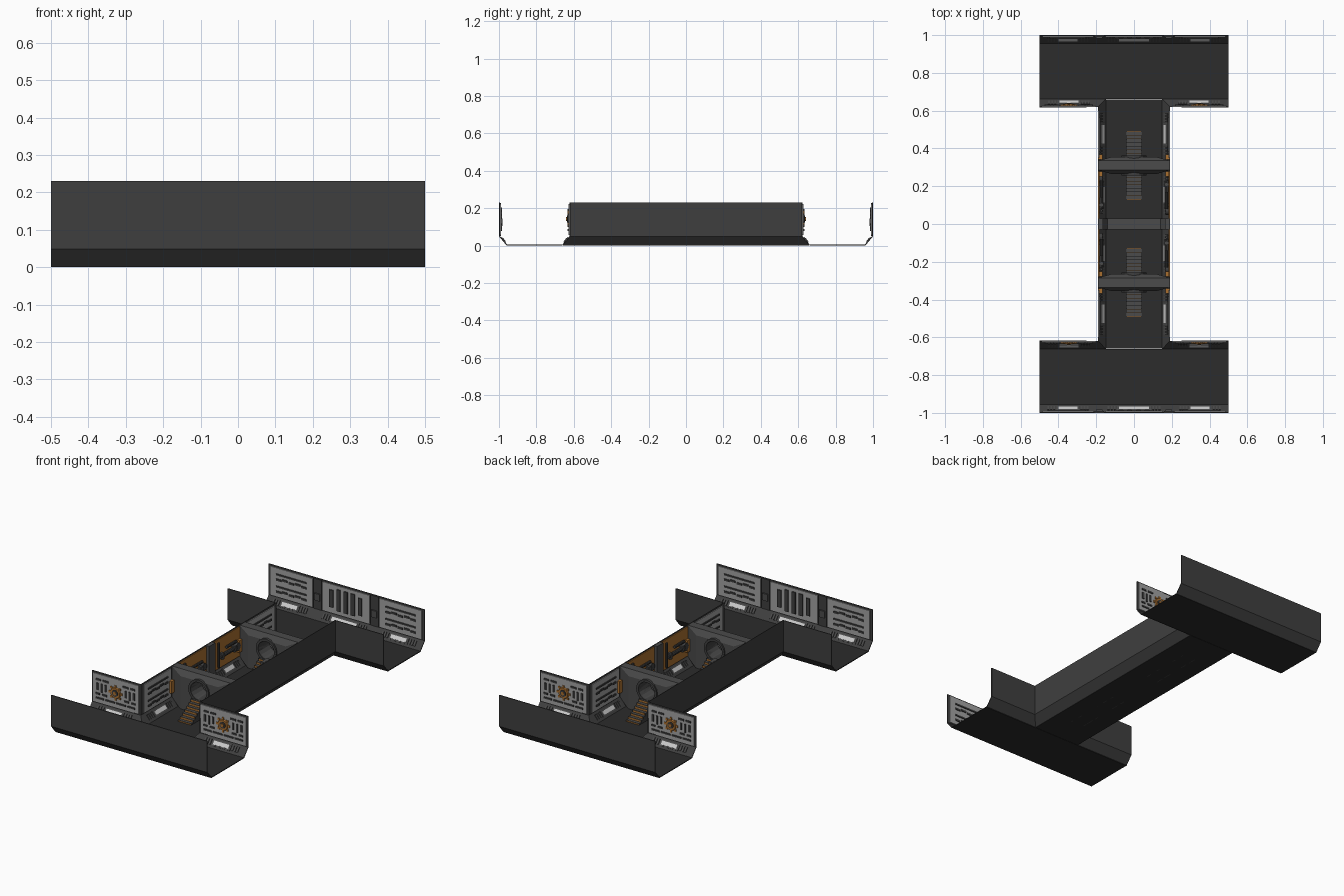
import bpy, bmesh, math
from mathutils import Matrix, Vector

if "Cube" in bpy.data.objects:
    bpy.data.objects.remove(bpy.data.objects["Cube"])

COLORS = {"dark": (.05, .05, .05), "floor": (.025, .025, .025), "trim": (.07, .07, .07),
          "panel": (.36, .36, .36), "orange": (.40, .16, .03), "light": (.85, .85, .85)}
MATS = {}
for n, c in COLORS.items():
    MATS[n] = bpy.data.materials.new(n)
    MATS[n].diffuse_color = (*c, 1)
Z = Vector((0, 0, 1))
H, BASE, SLOPE = .23, .05, .04      # wall height, chamfer height, chamfer run
parts = {}


def bm_for(name, mat):
    return parts.setdefault(name, (bmesh.new(), mat))[0]


def finish(name, bm, mat):
    me = bpy.data.meshes.new(name)
    bm.to_mesh(me)
    bm.free()
    ob = bpy.data.objects.new(name, me)
    bpy.context.collection.objects.link(ob)
    me.materials.append(MATS[mat])
    return ob


def frame(o, v, n):
    o, v, n = Vector(o), Vector(v).normalized(), Vector(n).normalized()
    m = Matrix((v.cross(n), v, n)).transposed().to_4x4()
    m.translation = o
    return m


def wall_frame(o, n):
    return frame(o, Z, n)


def slope_frame(o, n):
    n = Vector(n)
    return frame(Vector(o) + n * SLOPE, Z * BASE - n * SLOPE, n * BASE + Z * SLOPE)


def box(name, mat, f, u, v, w, h, d, off=0):
    m = f @ Matrix.Translation((u, v, off + d / 2)) @ Matrix.Diagonal((w, h, d, 1))
    bmesh.ops.create_cube(bm_for(name, mat), size=1, matrix=m)


def disc(name, mat, f, u, v, r, d, r2=None, seg=16):
    bmesh.ops.create_cone(bm_for(name, mat), cap_ends=True, segments=seg, radius1=r,
                          radius2=r2 or r, depth=d, matrix=f @ Matrix.Translation((u, v, d / 2)))


def pipe(name, mat, f, u, v, r, length, vertical=False):
    rot = Matrix.Rotation(math.pi / 2, 4, 'X' if vertical else 'Y')
    bmesh.ops.create_cone(bm_for(name, mat), cap_ends=True, segments=10, radius1=r, radius2=r,
                          depth=length, matrix=f @ Matrix.Translation((u, v, .015)) @ rot)


# Shell: walls lofted along plan paths (wall line, chamfer foot), plus the floor
def wall(name, top, foot):
    bm = bmesh.new()
    rows = [[bm.verts.new((*p, z)) for p in pts]
            for pts, z in ((foot, .0025), (top, BASE), (top, H))]
    for a, b in zip(rows, rows[1:]):
        for i in range(len(top) - 1):
            bm.faces.new((a[i], a[i + 1], b[i + 1], b[i]))
    ob = finish(name, bm, "dark")
    s = ob.modifiers.new("thickness", 'SOLIDIFY')
    s.thickness, s.offset = .005, 0


X, Y, CX, CY = .5, .9975, .19, .62
FX, FY = CX - SLOPE, CY + SLOPE
for s, side in ((-1, "front"), (1, "back")):
    wall(side + "_end_wall", [(-X, s * Y), (X, s * Y)], [(-X, s * (Y - SLOPE)), (X, s * (Y - SLOPE))])
for t, side in ((-1, "left"), (1, "right")):
    wall(side + "_corridor_wall", [(t * X, -CY), (t * CX, -CY), (t * CX, CY), (t * X, CY)],
         [(t * X, -FY), (t * FX, -FY), (t * FX, FY), (t * X, FY)])
bm = bm_for("floor", "floor")
for y, w, l in ((0, 2 * FX, 2 * FY), (.81, 1, .296), (-.81, 1, .296)):
    bmesh.ops.create_cube(bm, size=1, matrix=Matrix.Translation((0, y, .0025)) @ Matrix.Diagonal((w, l, .005, 1)))


# Repeating wall dressing
def slope_light(f, u, w, span):
    box("slope_light_housings", "trim", f, u, .036, w + .02, .036, .005)
    box("slope_lights", "light", f, u, .036, w, .022, .008)
    for s in (-1, 1):
        for i in range(3):
            x = w / 2 + .022 + i * .016
            if x < span / 2:
                box("slope_vents", "trim", f, u + s * x, .036, .01, .03, .006)


def slat_panel(f, u, w):
    box("wall_panels", "panel", f, u, .139, w, .165, .005)
    for v in (.085, .115, .155, .185):
        if v in (.085, .155):
            for i in range(5):
                box("panel_blocks", "dark", f, u + (i - 2) * w * .15, v + (i % 2) * .005, w * .12, .011, .01)
        else:
            box("panel_slats", "dark", f, u, v, w * .72, .009, .01)


def ring_panel(f):
    box("wall_panels", "panel", f, 0, .139, .29, .165, .005)
    disc("valve_rings", "orange", f, 0, .142, .036, .012, .03)
    disc("valve_hubs", "dark", f, 0, .142, .019, .015)
    disc("valve_caps", "orange", f, 0, .142, .01, .018)
    for i in range(8):
        a = i * math.pi / 4
        box("valve_lugs", "orange", f, .037 * math.cos(a), .142 + .037 * math.sin(a), .012, .012, .01)
    for s in (-1, 1):
        for x, v, w, h in ((.065, .19, .035, .01), (.11, .19, .03, .01), (.065, .15, .01, .04),
                           (.09, .145, .01, .05), (.118, .15, .012, .04), (.07, .108, .03, .01),
                           (.115, .108, .025, .01), (.035, .083, .06, .009), (.1, .083, .05, .009)):
            box("panel_blocks", "dark", f, s * x, v, w, h, .01)


# End rooms
for s in (-1, 1):
    o, n = (0, s * .995, 0), (0, -s, 0)
    f, g = wall_frame(o, n), slope_frame(o, n)
    for u in (-.35, .35):
        slat_panel(f, u, .27)
        slope_light(g, u, .1, .27)
    box("wall_panels", "panel", f, 0, .139, .3, .165, .005)
    for i in range(-2, 3):
        box("upright_slats", "dark", f, i * .046, .14, .024, .125 if abs(i) < 2 else .1, .011)
    for u in (-.183, .183):
        box("wall_posts", "dark", f, u, .14, .05, .175, .006)
        box("post_boxes", "trim", f, u, .125, .035, .04, .014)
    slope_light(g, 0, .16, .29)
    for t in (-1, 1):
        o, n = (t * .345, s * (CY + .0025), 0), (0, s, 0)
        ring_panel(wall_frame(o, n))
        slope_light(slope_frame(o, n), 0, .1, .25)

# Corridor bays
for t in (-1, 1):
    for s in (-1, 1):
        n = (-t, 0, 0)
        o = (t * (CX - .0025), s * .475, 0)
        f = wall_frame(o, n)
        slat_panel(f, 0, .25)
        slope_light(slope_frame(o, n), 0, .1, .22)
        o = (t * (CX - .0025), s * .155, 0)
        f = wall_frame(o, n)
        box("orange_panels", "orange", f, 0, .139, .25, .17, .005)
        pipe("wall_pipes", "dark", f, 0, .125, .011, .15)
        pipe("wall_pipes", "dark", f, .03, .16, .008, .09)
        pipe("wall_pipes", "dark", f, -.085, .14, .007, .14, True)
        for u in (-.055, .055):
            box("pipe_clamps", "trim", f, u, .125, .016, .034, .026)
        disc("pipe_valves", "dark", f, .085, .125, .022, .022)
        slope_light(slope_frame(o, n), 0, .08, .22)
        for y in (.265, .355):
            f = wall_frame((t * CX, s * y, 0), n)
            box("orange_brackets", "orange", f, 0, .12, .025, .07, .022)

# Bulkheads with round hatches and stairs on both sides
for s, side in ((-1, "front"), (1, "back")):
    yc = s * .31
    bm = bmesh.new()
    for a in (-1, 1):
        for b in (-1, 1):
            for x, y, z in ((FX, .025, .003), (CX, .025, BASE), (CX, .025, .228),
                            (.12, .045, .195), (.12, .045, .003)):
                bm.verts.new((a * x, yc + b * y, z))
    bmesh.ops.convex_hull(bm, input=bm.verts)
    bulkhead = finish(side + "_bulkhead", bm, "trim")
    hatch = Matrix.Translation((0, yc, .142)) @ Matrix.Rotation(math.pi / 2, 4, 'X')
    solids = []
    for nm, r, d in (("_hatch_frame", .066, .106), ("_hatch_cutter", .052, .3)):
        bm = bmesh.new()
        bmesh.ops.create_cone(bm, cap_ends=True, segments=16, radius1=r, radius2=r, depth=d, matrix=hatch)
        solids.append(finish(side + nm, bm, "dark"))
    cutter = solids[1]
    cutter.hide_render = True
    cutter.display_type = 'WIRE'
    for ob in (bulkhead, solids[0]):
        m = ob.modifiers.new("hatch", 'BOOLEAN')
        m.operation, m.object, m.solver = 'DIFFERENCE', cutter, 'EXACT'
    for d in (-1, 1):
        f = wall_frame((0, yc + d * .045, 0), (0, d, 0))
        for i in range(7):
            h = .09 * (7 - i) / 7
            box("stair_treads", "trim", f, 0, h - .004, .08, .008, .019, i * .019)
            box("stair_risers", "orange", f, 0, h - .007, .076, .01, .003, i * .019 + .0175)
        for u in (-.04, .04):
            for i in range(7):
                h = .09 * (7 - i) / 7
                box("stair_stringers", "dark", f, u, h / 2, .005, h, .019, i * .019)

# Middle rib wrapping floor and walls
outline = [(.187, H), (.187, BASE), (.15, .003), (-.15, .003), (-.187, BASE), (-.187, H),
           (-.165, H), (-.165, .058), (-.14, .02), (.14, .02), (.165, .058), (.165, H)]
bm = bm_for("middle_rib", "trim")
face = bm.faces.new([bm.verts.new((x, -.028, z)) for x, z in outline])
ext = bmesh.ops.extrude_face_region(bm, geom=[face])
bmesh.ops.translate(bm, vec=(0, .056, 0), verts=[v for v in ext["geom"] if isinstance(v, bmesh.types.BMVert)])
bmesh.ops.recalc_face_normals(bm, faces=bm.faces)

for name, (bm, mat) in parts.items():
    finish(name, bm, mat)

for m in bpy.data.materials:
    if m.users and not m.is_grease_pencil:
        m.use_nodes = True
        m.node_tree.nodes["Principled BSDF"].inputs["Base Color"].default_value = m.diffuse_color
